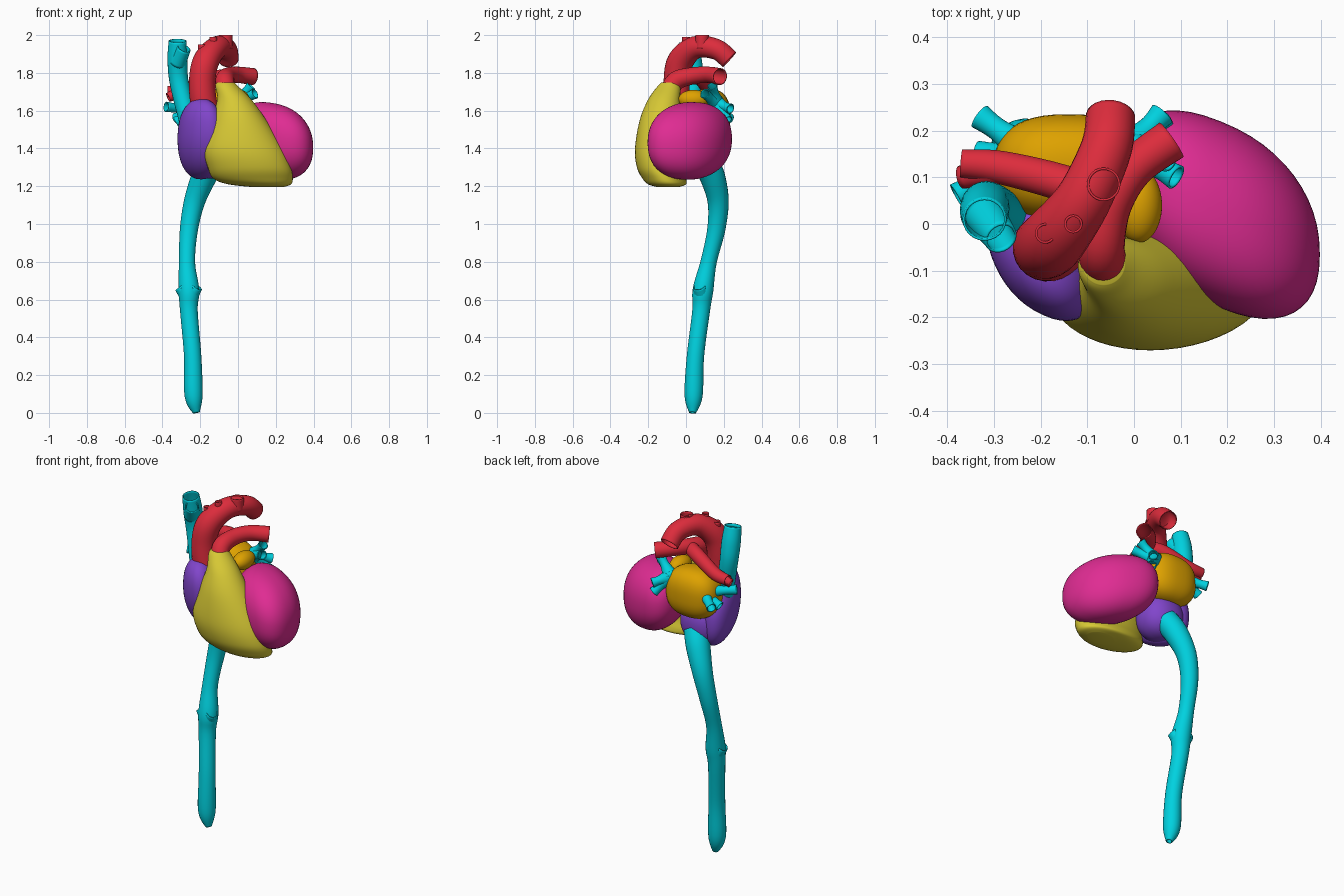
import bpy
import bmesh
from math import cos, sin, tau, copysign, radians
from mathutils import Vector

default_cube = bpy.data.objects.get("Cube")
if default_cube:
    bpy.data.objects.remove(default_cube, do_unlink=True)


def make_material(name, red, green, blue):
    colour = (red, green, blue, 1)
    material = bpy.data.materials.new(name)
    material.use_nodes = True
    material.diffuse_color = colour
    for node in material.node_tree.nodes:
        if node.type == "BSDF_PRINCIPLED":
            node.inputs["Base Color"].default_value = colour
    return material


vein_cyan = make_material("vein cyan", 0, .64, .74)
artery_red = make_material("artery red", .72, .025, .045)
atrium_purple = make_material("right atrium purple", .22, .06, .6)
ventricle_yellow = make_material("right ventricle yellow", .68, .58, .035)
ventricle_magenta = make_material("left ventricle magenta", .74, .025, .29)
atrium_orange = make_material("left atrium orange", .73, .36, 0)


def finish(name, bm, material):
    """Turn a bmesh into a smooth shaded object with one colour."""
    bmesh.ops.recalc_face_normals(bm, faces=bm.faces)
    mesh = bpy.data.meshes.new(name)
    bm.to_mesh(mesh)
    bm.free()
    mesh.materials.append(material)
    mesh.shade_smooth()
    mesh.set_sharp_from_angle(angle=radians(60))
    obj = bpy.data.objects.new(name, mesh)
    bpy.context.scene.collection.objects.link(obj)
    return obj


def smooth_rows(rows, steps=6):
    """Pass a smooth curve through rows of equally many values."""
    padded = [rows[0], *rows, rows[-1]]
    result = []
    for before, start, end, after in zip(padded, padded[1:], padded[2:], padded[3:]):
        for step in range(steps):
            t = step / steps
            ease = t * t * (3 - 2 * t)
            leave = t * (1 - t) ** 2 / 2
            arrive = t * t * (t - 1) / 2
            result.append([
                q + (r - q) * ease + (r - p) * leave + (s - q) * arrive
                for p, q, r, s in zip(before, start, end, after)])
    result.append(list(rows[-1]))
    return result


def circle_points(sides):
    return [(cos(tau * k / sides), sin(tau * k / sides)) for k in range(sides)]


def skin(rings):
    """Join rings of points with quads, leaving the ends open."""
    bm = bmesh.new()
    loops = [[bm.verts.new(point) for point in ring] for ring in rings]
    for low, high in zip(loops, loops[1:]):
        for i in range(len(low)):
            bm.faces.new((low[i - 1], low[i], high[i], high[i - 1]))
    return bm


def vessel(name, material, *path):
    """Open hollow tube through points given as x, y, z, radius."""
    rows = smooth_rows(path)
    centres = [Vector(row[:3]) for row in rows]
    normal = None
    rings = []
    for i, centre in enumerate(centres):
        following = centres[min(i + 1, len(centres) - 1)]
        previous = centres[max(i - 1, 0)]
        tangent = (following - previous).normalized()
        if normal is None:
            normal = tangent.orthogonal()
        normal = (normal - tangent * normal.dot(tangent)).normalized()
        side = tangent.cross(normal)
        radius = rows[i][-1]
        rings.append([centre + (normal * u + side * v) * radius
                      for u, v in circle_points(24)])
    obj = finish(name, skin(rings), material)
    wall = obj.modifiers.new("wall", "SOLIDIFY")
    wall.thickness = .005
    wall.offset = -1


def chamber(name, material, centre, radii, lean=(0, 0, 0), fullness=1):
    """Rounded body; lean is y per x, z per x and z per y; low fullness is boxy."""
    bm = bmesh.new()
    bmesh.ops.create_uvsphere(bm, u_segments=48, v_segments=32, radius=1)
    y_per_x, z_per_x, z_per_y = lean
    for vert in bm.verts:
        x, y, z = (copysign(abs(c) ** fullness, c) * r for c, r in zip(vert.co, radii))
        vert.co = Vector(centre) + Vector(
            (x, y + y_per_x * x, z + z_per_x * x + z_per_y * y))
    finish(name, bm, material)


def layered_body(name, material, *levels):
    """Closed stack of ovals given as z, x low, x high, y low, y high."""
    rings = []
    for z, left, right, front, back in smooth_rows(levels):
        middle = Vector(((left + right) / 2, (front + back) / 2, z))
        rings.append([middle + Vector((u * (right - left), v * (back - front), 0)) / 2
                      for u, v in circle_points(48)])
    bm = skin(rings)
    bmesh.ops.holes_fill(bm, edges=bm.edges)
    finish(name, bm, material)


# Heart chambers
chamber("left_ventricle", ventricle_magenta, (.185, .02, 1.44), (.213, .2, .2),
        lean=(-.4, -.17, -.03), fullness=.88)
chamber("right_atrium", atrium_purple, (-.195, -.035, 1.45), (.125, .16, .2),
        lean=(-.45, 0, -.4), fullness=.9)
chamber("right_atrium_base", atrium_purple, (-.15, .04, 1.37), (.13, .12, .13),
        fullness=.9)
chamber("left_atrium", atrium_orange, (-.14, .12, 1.57), (.16, .115, .145), fullness=.8)
chamber("left_atrium_ear", atrium_orange, (.01, .04, 1.66), (.05, .08, .05))

# Right ventricle wraps the front and narrows into its outflow
layered_body("right_ventricle", ventricle_yellow,
             (1.195, .08, .24, -.15, -.04),
             (1.21, -.05, .28, -.2, 0),
             (1.24, -.13, .29, -.23, 0),
             (1.3, -.16, .28, -.26, -.02),
             (1.4, -.18, .24, -.27, -.02),
             (1.55, -.14, .15, -.245, -.02),
             (1.66, -.11, .07, -.2, -.03),
             (1.73, -.12, 0, -.15, -.03),
             (1.75, -.11, -.02, -.13, -.04))

# Aorta with three short branch openings on the arch
vessel("aorta", artery_red,
       (-.1, -.03, 1.5, .06), (-.17, -.05, 1.6, .07), (-.19, -.05, 1.74, .07),
       (-.17, -.03, 1.86, .07), (-.11, .05, 1.935, .06),
       (-.06, .16, 1.925, .055), (-.05, .23, 1.87, .053))
for place, x, y, z, radius in (("first", -.19, -.02, 1.95, .022),
                               ("second", -.13, 0, 1.99, .02),
                               ("third", -.065, .085, 2, .036)):
    vessel(place + "_arch_branch", artery_red,
           (x, y, z - .07, radius), (x, y, z, radius))

# Pulmonary trunk passes under the arch; left end and forked right branch
vessel("pulmonary_trunk", artery_red,
       (-.06, -.09, 1.7, .05), (-.07, -.05, 1.76, .05),
       (-.05, .04, 1.785, .045), (0, .12, 1.79, .043), (.08, .18, 1.78, .045))
vessel("right_pulmonary_artery", artery_red,
       (-.04, .03, 1.78, .04), (-.13, .08, 1.77, .04),
       (-.28, .12, 1.71, .036), (-.37, .13, 1.7, .03))
vessel("right_pulmonary_fork", artery_red,
       (-.28, .12, 1.71, .034), (-.37, .1, 1.67, .025))

# Upper great vein and its side opening
vessel("upper_great_vein", vein_cyan,
       (-.25, 0, 1.5, .05), (-.31, .04, 1.74, .05),
       (-.32, .03, 1.87, .053), (-.32, .01, 1.97, .047))
vessel("upper_great_vein_branch", vein_cyan,
       (-.32, .02, 1.85, .045), (-.285, -.03, 1.93, .036))

# Lower great vein, swelling where the kidney veins join and tapering below
vessel("lower_great_vein", vein_cyan,
       (-.14, .1, 1.33, .07), (-.18, .14, 1.25, .067),
       (-.23, .17, 1.12, .056), (-.26, .16, .97, .048),
       (-.27, .12, .8, .043), (-.26, .09, .65, .055),
       (-.26, .08, .54, .047), (-.24, .05, .3, .046),
       (-.235, .04, .09, .048), (-.22, .035, 0, .018))
for side, x, y in (("front", -.22, .07), ("side", -.305, .09)):
    vessel(side + "_kidney_vein", vein_cyan,
           (-.26, .09, .61, .045), (x, y, .67, .034))

# Lung veins fan out from both ends of the left atrium
lung_veins = {
    "left": ((-.01, .16, 1.64), (
        (.09, .1, 1.69), (.07, .14, 1.73), (.06, .235, 1.61), (.06, .22, 1.55))),
    "right": ((-.22, .15, 1.6), (
        (-.38, .06, 1.62), (-.33, .15, 1.54), (-.33, .23, 1.56))),
}
for side, (root, tips) in lung_veins.items():
    for place, tip in zip(("upper", "middle", "lower", "lowest"), tips):
        waist = Vector(root).lerp(Vector(tip), .6)
        vessel(f"{side}_{place}_lung_vein", vein_cyan,
               (*root, .045), (*waist, .025), (*tip, .028))
